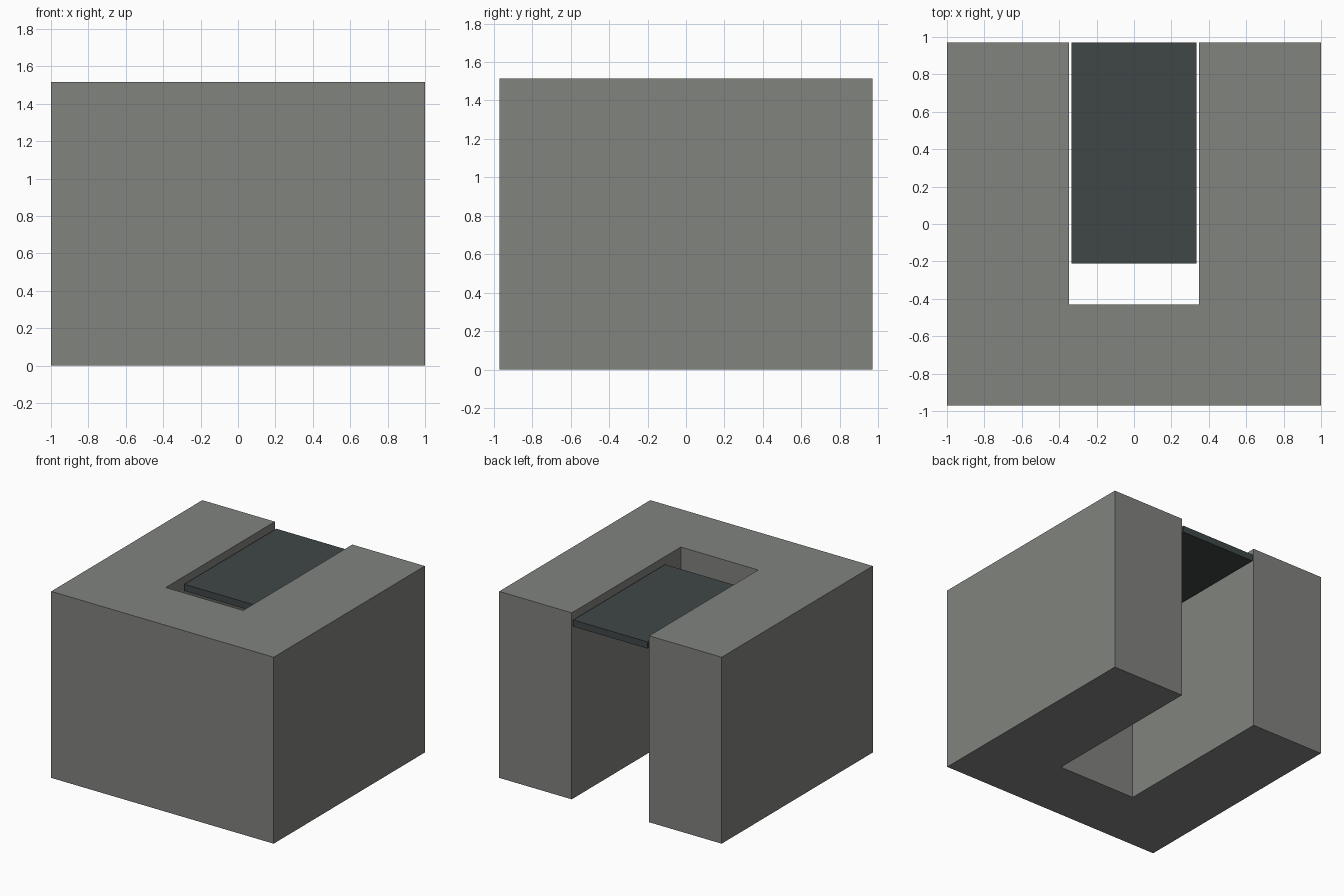
import bpy
import bmesh

if "Cube" in bpy.data.objects:
    bpy.data.objects.remove(bpy.data.objects["Cube"])


def material(name, colour):
    mat = bpy.data.materials.new(name)
    mat.diffuse_color = (*colour, 1.0)
    mat.use_nodes = True
    mat.node_tree.nodes["Principled BSDF"].inputs["Base Color"].default_value = mat.diffuse_color
    return mat


def extrude_profile(name, outline, z0, z1, mat):
    """Extrude a flat xy outline from z0 up to z1."""
    bm = bmesh.new()
    face = bm.faces.new([bm.verts.new((x, y, z0)) for x, y in outline])
    result = bmesh.ops.extrude_face_region(bm, geom=[face])
    top = [v for v in result["geom"] if isinstance(v, bmesh.types.BMVert)]
    bmesh.ops.translate(bm, verts=top, vec=(0, 0, z1 - z0))
    bmesh.ops.recalc_face_normals(bm, faces=bm.faces)
    mesh = bpy.data.meshes.new(name)
    bm.to_mesh(mesh)
    bm.free()
    mesh.materials.append(mat)
    obj = bpy.data.objects.new(name, mesh)
    bpy.context.collection.objects.link(obj)
    return obj


stone = material("stone grey", (0.22, 0.227, 0.212))
slate = material("dark slate", (0.051, 0.061, 0.061))

HALF_X, HALF_Y, HEIGHT = 1.0, 0.97, 1.515
SLOT_X, SLOT_Y = 0.348, -0.43

# U-shaped body, open at the back: right half of the outline, then mirrored
right = [(HALF_X, -HALF_Y), (HALF_X, HALF_Y), (SLOT_X, HALF_Y), (SLOT_X, SLOT_Y)]
left = [(-x, y) for x, y in reversed(right)]
extrude_profile("body", right + left, 0.0, HEIGHT, stone)

# Thin shelf set just below the top of the slot
shelf = [(-0.335, -0.21), (0.335, -0.21), (0.335, HALF_Y), (-0.335, HALF_Y)]
extrude_profile("shelf", shelf, 1.407, 1.461, slate)
